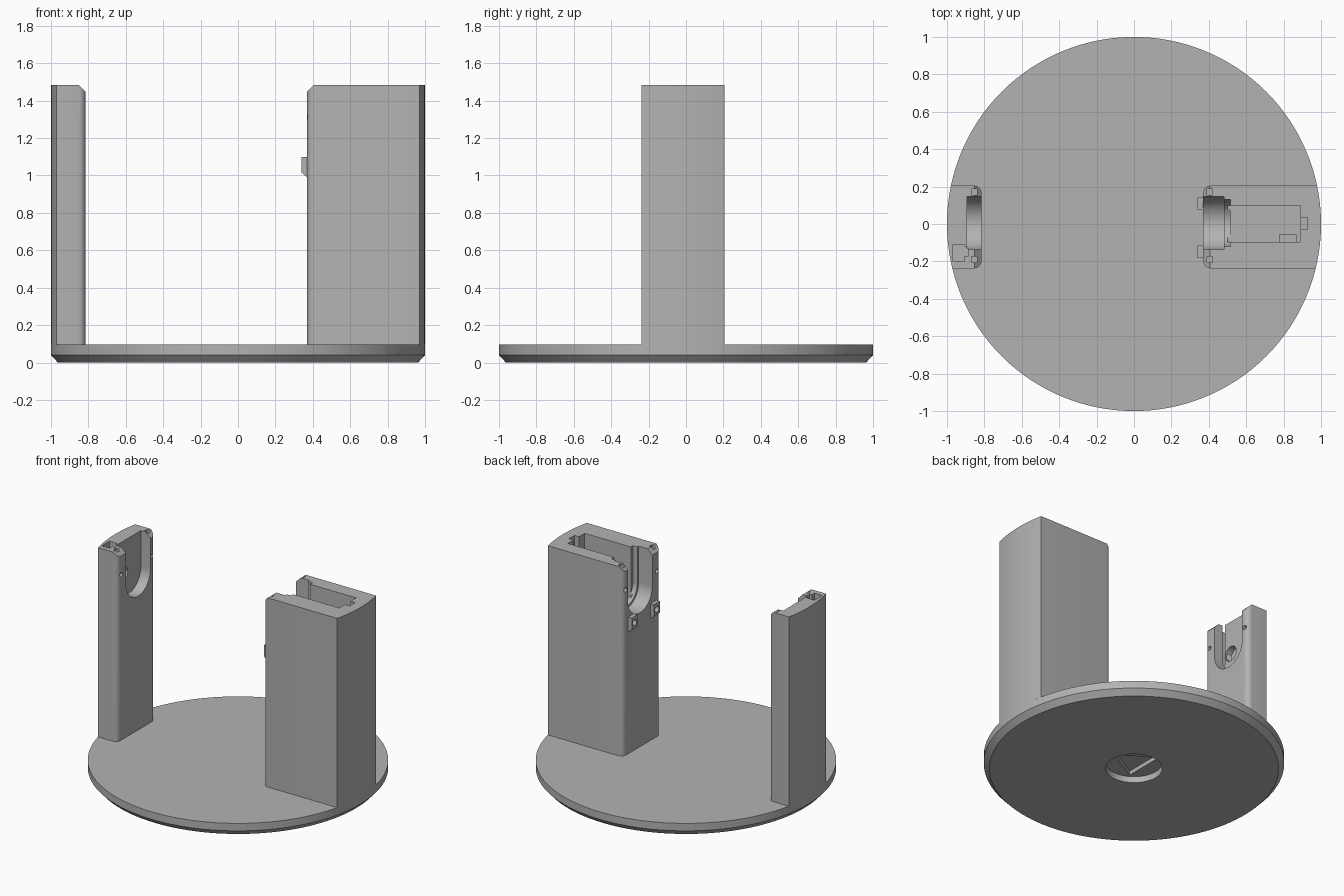
import bpy, bmesh, math
from mathutils import Vector

if "Cube" in bpy.data.objects:
    bpy.data.objects.remove(bpy.data.objects["Cube"])

grey = bpy.data.materials.new("plain grey")
grey.diffuse_color = (0.45, 0.45, 0.45, 1)
grey.use_nodes = True
grey.node_tree.nodes["Principled BSDF"].inputs["Base Color"].default_value = grey.diffuse_color
SEG = 128
TOP, FLOOR = 1.485, 0.095
Y0, Y1 = -0.237, 0.205


def prism(name, pts, axis, a, b):
    """Extrude a 2D outline along an axis: x uses (y,z), y uses (x,z), z uses (x,y)."""
    def place(p, t):
        return {"x": (t, p[0], p[1]), "y": (p[0], t, p[1]), "z": (p[0], p[1], t)}[axis]
    bm = bmesh.new()
    low = [bm.verts.new(place(p, a)) for p in pts]
    high = [bm.verts.new(place(p, b)) for p in pts]
    n = len(pts)
    bm.faces.new(low)
    bm.faces.new(high)
    for i in range(n):
        bm.faces.new((low[i], low[(i + 1) % n], high[(i + 1) % n], high[i]))
    bmesh.ops.recalc_face_normals(bm, faces=bm.faces)
    me = bpy.data.meshes.new(name)
    bm.to_mesh(me)
    bm.free()
    me.materials.append(grey)
    ob = bpy.data.objects.new(name, me)
    bpy.context.collection.objects.link(ob)
    return ob


def rect(u0, u1, v0, v1):
    return [(u0, v0), (u1, v0), (u1, v1), (u0, v1)]


def arc(cx, cy, r, a0, a1, n):
    return [(cx + r * math.cos(math.radians(a0 + (a1 - a0) * i / n)),
             cy + r * math.sin(math.radians(a0 + (a1 - a0) * i / n))) for i in range(n + 1)]


def circle(cx, cy, r, n=24):
    return arc(cx, cy, r, 0, 360, n)[:-1]


def cut(ob, cutters):
    for c in cutters:
        m = ob.modifiers.new("cut", "BOOLEAN")
        m.operation, m.solver, m.object = "DIFFERENCE", "EXACT", c
        bpy.context.view_layer.update()
        me = bpy.data.meshes.new_from_object(ob.evaluated_get(bpy.context.evaluated_depsgraph_get()))
        ob.modifiers.clear()
        ob.data = me
        bpy.data.objects.remove(c)


def smooth(ob):
    bpy.ops.object.select_all(action="DESELECT")
    ob.select_set(True)
    bpy.context.view_layer.objects.active = ob
    bpy.ops.object.shade_smooth_by_angle(angle=math.radians(30))


def u_slot(x0, x1, r):
    # Open-topped channel with a half-round bottom
    pts = arc(0.005, 1.22, r, 180, 360, 24) + [(0.005 + r, 1.6), (0.005 - r, 1.6)]
    return prism("slot cutter", pts, "x", x0, x1)


def post(name, s, inner):
    # Rounded inner corners, outer side following the rim of the base
    r = 0.04
    a0, a1 = math.degrees(math.asin(Y0)), math.degrees(math.asin(Y1))
    pts = arc(0, 0, 1, a0, a1, 12)
    pts += arc(inner + r, Y1 - r, r, 90, 180, 6) + arc(inner + r, Y0 + r, r, 180, 270, 6)
    ob = prism(name, [(s * x, y) for x, y in pts], "z", FLOOR, TOP)
    # Chamfer on the top inner edge
    c = 0.037
    wedge = [(inner - 0.02, TOP - c - 0.02), (inner + c + 0.02, TOP + 0.02), (inner - 0.02, TOP + 0.02)]
    cutters = [prism("chamfer cutter", [(s * x, z) for x, z in wedge], "y", -0.5, 0.5)]
    # Nut slots from the top, with screw holes in the inner face
    n = 0.02 if s > 0 else 0.025
    for y in (0.17, -0.19):
        xs = sorted((s * (inner + n), s * (inner + n + 0.03)))
        cutters.append(prism("nut cutter", rect(*xs, y - 0.016, y + 0.016), "z", 1.28, 1.6))
        xs = sorted((s * (inner - 0.05), s * (inner + 0.06)))
        cutters.append(prism("screw cutter", circle(y, 1.31, 0.016, 16), "x", *xs))
    return ob, cutters


# Base disc with a chamfered lower rim
base = prism("base", circle(0, 0, 1, SEG), "z", 0, FLOOR)
bm = bmesh.new()
bm.from_mesh(base.data)
for v in bm.verts:
    if v.co.z < 0.01:
        v.co.z = 0.04
low = [f for f in bm.faces if f.normal.z < -0.9]
ring = bmesh.ops.extrude_face_region(bm, geom=low)["geom"]
for v in [g for g in ring if isinstance(g, bmesh.types.BMVert)]:
    v.co = Vector((v.co.x * 0.963, v.co.y * 0.963, 0))
bmesh.ops.delete(bm, geom=low, context="FACES_ONLY")
bmesh.ops.recalc_face_normals(bm, faces=bm.faces)
bm.to_mesh(base.data)
bm.free()
# Round socket underneath with a deeper three-sided recess
cut(base, [prism("socket cutter", circle(0, 0, 0.19, 48), "z", -0.1, 0.045),
           prism("recess cutter", circle(0, 0, 0.17, 3), "z", 0.03, 0.075)])
smooth(base)

# Wide post: bearing seat, shoulder, motor pocket, shaft end, cable notch
wide, cutters = post("wide_post", 1, 0.37)
cutters += [u_slot(0.3, 0.48, 0.142), u_slot(0.47, 0.515, 0.125),
            prism("motor cutter", rect(0.5, 0.89, -0.095, 0.1), "z", 1.12, 1.6),
            prism("shaft cutter", rect(0.88, 0.927, -0.03, 0.035), "z", 1.19, 1.6)]
cut(wide, cutters)
smooth(wide)

# Terminal ledge in the motor pocket
prism("pocket_ledge", rect(0.775, 0.87, -0.096, -0.055), "z", 1.115, 1.2)

# Narrow post: bearing seat, wire hole, connector pocket and link channel
narrow, cutters = post("narrow_post", -1, 0.815)
cutters += [u_slot(-0.892, -0.7, 0.142),
            prism("wire cutter", circle(-0.06, 1.24, 0.055), "x", -0.94, -0.88),
            prism("connector cutter", rect(-0.967, -0.905, -0.2, -0.11), "z", 1.18, 1.6),
            prism("link cutter", rect(-0.91, -0.885, -0.17, -0.12), "z", 1.18, 1.6)]
cut(narrow, cutters)
smooth(narrow)

# Pair of small hooks with eyelets below the wide slot
hook = [(0.375, 0.985), (0.34, 1.015), (0.34, 1.1), (0.375, 1.1)]
for side, (ya, yb) in {"back": (0.078, 0.143), "front": (-0.183, -0.115)}.items():
    ob = prism(side + "_hook", hook, "y", ya, yb)
    cut(ob, [prism("eyelet cutter", circle((ya + yb) / 2, 1.055, 0.022, 16), "x", 0.3, 0.372)])
